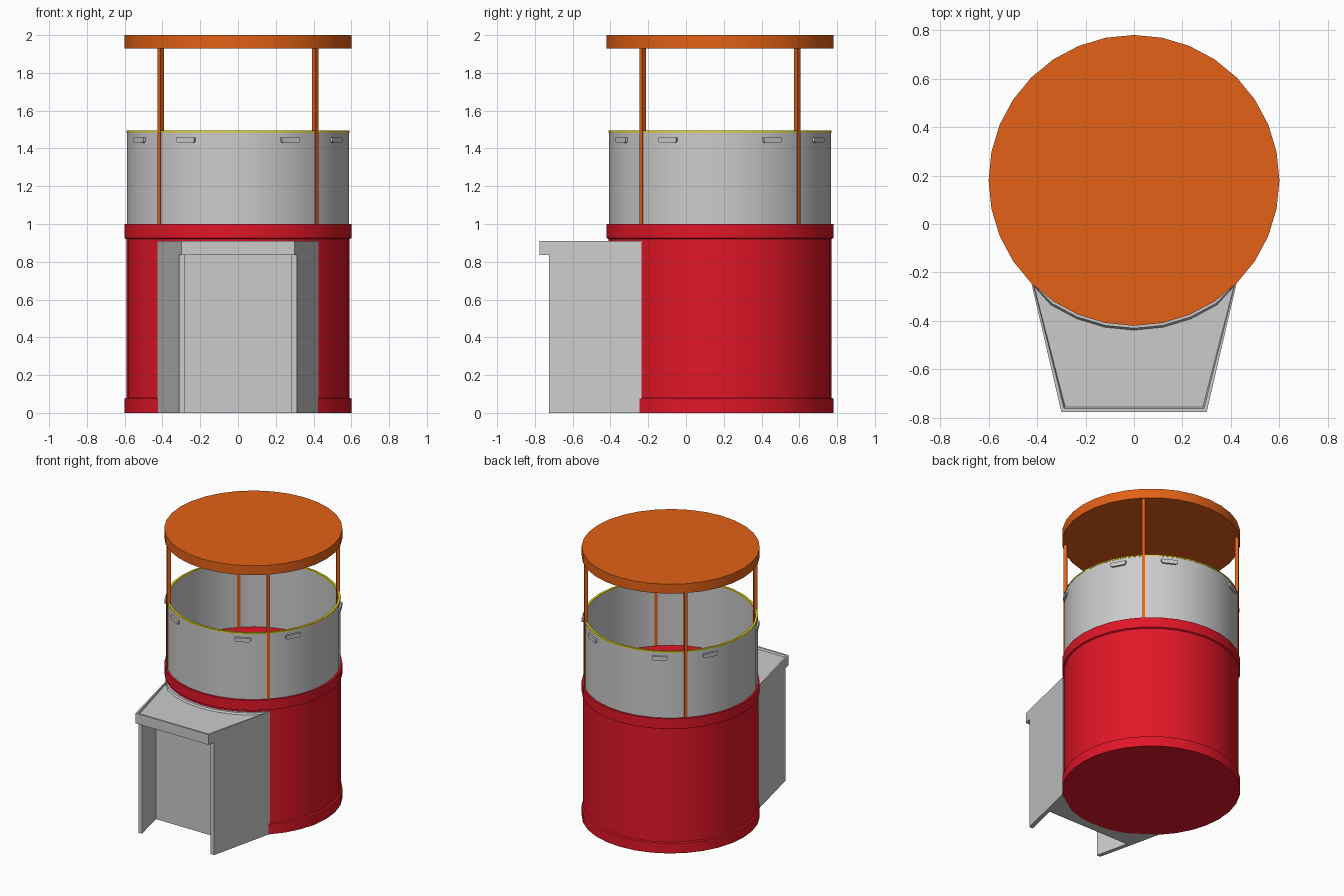
import bpy, bmesh, math
from mathutils import Matrix, Vector

if "Cube" in bpy.data.objects:
    bpy.data.objects.remove(bpy.data.objects["Cube"])

CY = 0.18      # y of the round booth's axis
SEG = 32       # sides of every round part


def material(name, rgb):
    m = bpy.data.materials.new(name)
    m.diffuse_color = (*rgb, 1)
    m.use_nodes = True
    m.node_tree.nodes["Principled BSDF"].inputs["Base Color"].default_value = m.diffuse_color
    return m


RED = material("red", (0.75, 0.008, 0.02))
ORANGE = material("orange", (0.77, 0.12, 0.008))
YELLOW = material("yellow", (0.8, 0.68, 0.01))


def finish(name, bm, mat=None, smooth=False):
    bmesh.ops.recalc_face_normals(bm, faces=bm.faces)
    me = bpy.data.meshes.new(name)
    bm.to_mesh(me)
    bm.free()
    ob = bpy.data.objects.new(name, me)
    bpy.context.collection.objects.link(ob)
    if mat:
        me.materials.append(mat)
    if smooth:
        bpy.ops.object.select_all(action='DESELECT')
        ob.select_set(True)
        bpy.context.view_layer.objects.active = ob
        bpy.ops.object.shade_smooth_by_angle(angle=math.radians(30))
    return ob


def lathe(name, profile, mat=None, closed=False):
    """Spin an (r, z) profile around the booth axis; open ends are capped."""
    bm = bmesh.new()
    rings = []
    for r, z in profile:
        rings.append([bm.verts.new((r * math.cos(a), CY + r * math.sin(a), z))
                      for a in (i * math.tau / SEG for i in range(SEG))])
    pairs = list(zip(rings, rings[1:]))
    if closed:
        pairs.append((rings[-1], rings[0]))
    else:
        bm.faces.new(rings[0])
        bm.faces.new(rings[-1])
    for a, b in pairs:
        for i in range(SEG):
            j = (i + 1) % SEG
            bm.faces.new((a[i], a[j], b[j], b[i]))
    return finish(name, bm, mat, True)


def prism(pts, z0, z1):
    """Extrude a 2D outline from z0 to z1; returns the bmesh and its top face."""
    bm = bmesh.new()
    lo = [bm.verts.new((x, y, z0)) for x, y in pts]
    hi = [bm.verts.new((x, y, z1)) for x, y in pts]
    bm.faces.new(lo[::-1])
    top = bm.faces.new(hi)
    for i in range(len(pts)):
        j = (i + 1) % len(pts)
        bm.faces.new((lo[i], lo[j], hi[j], hi[i]))
    bm.normal_update()
    return bm, top


# Round booth: base with rims, upper wall, yellow trim, roof disc
lathe("base_drum", [(0.6, 0), (0.6, 0.075), (0.59, 0.08), (0.59, 0.92),
                    (0.6, 0.925), (0.6, 1.0)], RED)
lathe("upper_wall", [(0.587, 1.0), (0.587, 1.487), (0.575, 1.487), (0.575, 1.0)],
      closed=True)
lathe("wall_trim", [(0.589, 1.485), (0.589, 1.494), (0.573, 1.494), (0.573, 1.485)],
      YELLOW, closed=True)
lathe("roof", [(0.6, 1.93), (0.6, 2.0)], ORANGE)


def radial(angle, r, z):
    """Frame on the wall: x tangent, y up, z outward."""
    c, s = math.cos(angle), math.sin(angle)
    m = Matrix(((-s, 0, c), (c, 0, s), (0, 1, 0))).to_4x4()
    m.translation = Vector((r * c, CY + r * s, z))
    return m


# Four posts, each with a wall handle on both sides
for k in range(4):
    a = math.radians(45 + 90 * k)
    bm, _ = prism([(-0.011, 0), (0.011, 0), (0.011, 0.935), (-0.011, 0.935)],
                  -0.0125, 0.0125)
    bm.transform(radial(a, 0.579, 0.998))
    finish(f"post_{k + 1}", bm, ORANGE)
    for side in (-1, 1):
        bm, _ = prism([(-0.045, -0.015), (0.045, -0.015), (0.055, -0.006),
                       (0.055, 0.015), (-0.055, 0.015), (-0.055, -0.006)],
                      -0.008, 0.011)
        bm.transform(radial(a + side * math.radians(17), 0.586, 1.444))
        finish(f"handle_{k + 1}_{'a' if side < 0 else 'b'}", bm)


# Tapered counter in front of the drum
def half_width(y):
    return 0.30 + (y + 0.775) * 0.2326


def counter_outline(front):
    """Trapezoid whose back edge follows the drum."""
    back = -0.235
    pts = [(-half_width(front), front), (half_width(front), front),
           (half_width(back), back)]
    for i in range(1, 8):
        a = -math.pi / 4 - i * math.tau / SEG
        pts.append((0.592 * math.cos(a), CY + 0.592 * math.sin(a)))
    return pts + [(-half_width(back), back)]


# Counter top with a shallow sunken tray
bm, top = prism(counter_outline(-0.775), 0.835, 0.91)
bmesh.ops.inset_region(bm, faces=[top], thickness=0.018)
bmesh.ops.inset_region(bm, faces=[top], thickness=0.008)
bmesh.ops.translate(bm, verts=top.verts, vec=(0, 0, -0.012))
finish("counter_top", bm)

# Recessed counter body
bm, _ = prism(counter_outline(-0.48), 0, 0.835)
finish("counter_body", bm)

# Side walls running forward of the recessed panel
for side, label in ((-1, "left"), (1, "right")):
    y0, y1, t = -0.725, -0.48, 0.03
    pts = [(half_width(y0) - t, y0), (half_width(y0), y0),
           (half_width(y1), y1), (half_width(y1) - t, y1)]
    bm, _ = prism([(side * x, y) for x, y in pts], 0, 0.835)
    finish(f"counter_wall_{label}", bm)
